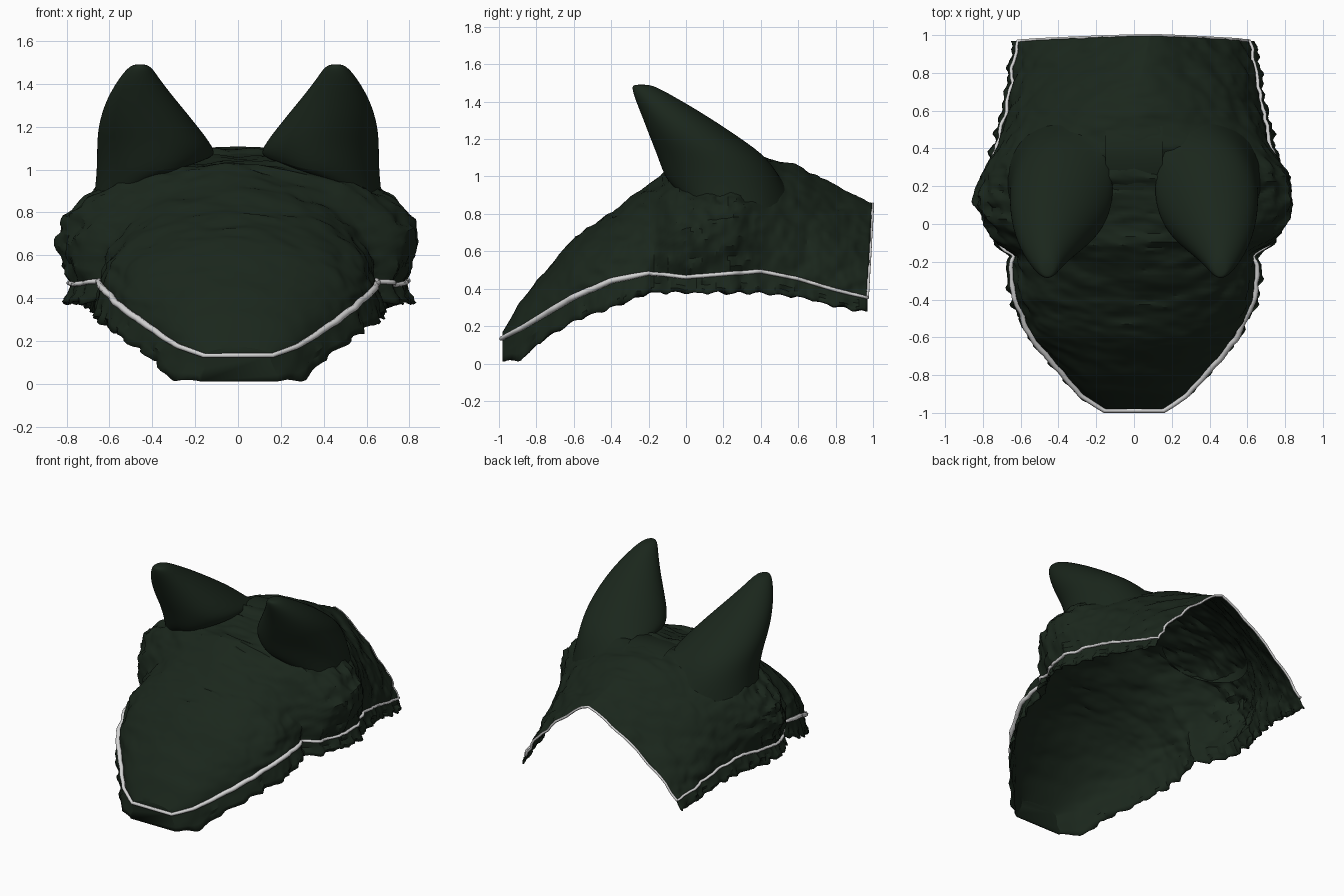
import bpy, bmesh, math
from mathutils import Vector, noise

cube = bpy.data.objects.get("Cube")
if cube:
    bpy.data.objects.remove(cube, do_unlink=True)


def material(name, r, g, b):
    m = bpy.data.materials.new(name)
    m.use_nodes = True
    m.diffuse_color = (r, g, b, 1)
    m.node_tree.nodes["Principled BSDF"].inputs["Base Color"].default_value = (r, g, b, 1)
    return m


GREEN = material("dark green cloth", 0.0105, 0.0195, 0.0115)
WHITE = material("white trim", 0.65, 0.65, 0.65)


def track(*pairs):
    """Piecewise linear profile along y."""
    def value(y):
        for (a, u), (b, v) in zip(pairs, pairs[1:]):
            if y <= b:
                return u + (v - u) * max(0, (y - a) / (b - a))
        return pairs[-1][1]
    return value


# Profiles from front to back
half_width = track((-.98, .15), (-.9, .27), (-.8, .36), (-.6, .53), (-.4, .62), (-.2, .64),
                   (-.16, .64), (-.1, .71), (.1, .78), (.25, .77), (.4, .71), (.6, .67), (.97, .61))
crown = track((-.98, .17), (-.9, .31), (-.8, .44), (-.6, .67), (-.4, .81), (-.2, .96),
              (-.1, 1.02), (.1, 1.06), (.4, 1.1), (.6, 1.05), (.8, .94), (.97, .86))
trim_height = track((-.98, .13), (-.85, .2), (-.6, .35), (-.4, .44), (-.2, .48), (0, .46),
                    (.4, .49), (.6, .45), (.8, .39), (.97, .35))
hem_height = track((-.98, 0), (-.9, .01), (-.85, .04), (-.8, .1), (-.6, .22), (-.4, .29), (-.2, .37),
                   (.4, .37), (.6, .35), (.8, .3), (.97, .27))
fullness = track((-.98, 2), (-.4, 1.95), (-.2, 1.8), (0, 2.6), (.3, 2.5), (.6, 1.7), (.97, 1.2))
bulge = track((-.2, 0), (-.05, .1), (.15, .13), (.3, .08), (.5, .02), (.97, 0))
pleats = track((-.98, .004), (-.6, .016), (-.2, .018), (-.1, .034), (.25, .034), (.45, .018), (.97, .018))
cord_size = track((-.98, 1), (-.7, 1.4), (-.3, 1.3), (-.18, .9), (.4, .9), (.9, .8), (.97, .7))

STATIONS, ARC, HEM = 130, 90, 4


def arc_point(y, t):
    """Point on the cloth: t runs from one trim line over the crown to the other."""
    w, base, top, e = half_width(y), trim_height(y), crown(y), 2 / fullness(y)
    c, h = math.cos(t), max(0, math.sin(t)) ** e
    x = math.copysign(abs(c) ** e, c) * w * (1 + bulge(y) * math.sin(math.pi * h))
    z = base + (top - base) * h
    p = Vector((x, y, z))
    fold = noise.noise(Vector((x * 3, y * 11 + z * 4, z * 14 - y * 3)))
    fold += 0.5 * noise.noise(Vector((x * 9 + z * 6, y * 28 + z * 9, z * 25 - y * 8)))
    groove = 0.012 * (1 - h) * math.exp(-((y + .17) / .02) ** 2)
    out = Vector((x, 0, z - base + .05)).normalized()
    p += out * (fold * pleats(y) - groove)
    p.y += 0.03 * h * max(0, y)
    p.x += 0.22 * h * max(0, y - .6)
    return p


def cloth_height(x, y):
    """Height of the cloth over a point of the plan."""
    n, base = fullness(y), trim_height(y)
    u = min(1, abs(x) / half_width(y))
    return base + (crown(y) - base) * (1 - u ** n) ** (1 / n)


def hem_point(y, side, f):
    """Ruffle hanging below the trim, flaring out a little."""
    p = arc_point(y, 0 if side > 0 else math.pi)
    wave = noise.noise(Vector((side * 5, y * 22, f * 3)))
    scallop = 0.015 * abs(math.sin(y * 28))
    p.x += side * f * (0.035 + 0.035 * wave)
    p.z += f * (hem_height(y) + scallop - trim_height(y))
    return p


def section(y):
    left = [hem_point(y, 1, 1 - i / HEM) for i in range(HEM)]
    over = [arc_point(y, math.pi * i / ARC) for i in range(ARC + 1)]
    right = [hem_point(y, -1, (i + 1) / HEM) for i in range(HEM)]
    return left + over + right


def finish(name, bm, mat, angle):
    bmesh.ops.recalc_face_normals(bm, faces=bm.faces)
    mesh = bpy.data.meshes.new(name)
    bm.to_mesh(mesh)
    bm.free()
    mesh.materials.append(mat)
    ob = bpy.data.objects.new(name, mesh)
    bpy.context.collection.objects.link(ob)
    bpy.ops.object.select_all(action="DESELECT")
    ob.select_set(True)
    bpy.context.view_layer.objects.active = ob
    bpy.ops.object.shade_smooth_by_angle(angle=math.radians(angle))
    return ob


def loft(bm, rings, closed):
    rows = [[bm.verts.new(p) for p in ring] for ring in rings]
    for a, b in zip(rows, rows[1:]):
        n = len(a)
        for i in range(n if closed else n - 1):
            j = (i + 1) % n
            bm.faces.new((a[i], a[j], b[j], b[i]))
    return rows


# Cloth hood with its ruffled hem and closed front tip
ys = [-.98 + 1.95 * i / STATIONS for i in range(STATIONS + 1)]
bm = bmesh.new()
rows = loft(bm, [section(y) for y in ys], False)
bm.faces.new(rows[0])
hood = finish("hood", bm, GREEN, 30)
solid = hood.modifiers.new("thickness", "SOLIDIFY")
solid.thickness = 0.01


# Trim cord: along both sides, across the front tip and over the rear edge
def cord_side(side):
    points = []
    for y in ys:
        outward = Vector((side * .01, -.008 if y < -.5 else 0, .003))
        points.append(arc_point(y, 0 if side > 0 else math.pi) + outward)
    return points


rear = [arc_point(ys[-1], math.pi * i / 40) - Vector((0, 0, .006)) for i in range(1, 40)]
path = cord_side(1) + rear + cord_side(-1)[::-1]
curve = bpy.data.curves.new("trim_cord", "CURVE")
curve.dimensions = "3D"
curve.bevel_depth = 0.012
curve.bevel_resolution = 1
spline = curve.splines.new("POLY")
spline.points.add(len(path) - 1)
for point, p in zip(spline.points, path):
    point.co = (*p, 1)
    point.radius = cord_size(p.y)
spline.use_cyclic_u = True
curve.materials.append(WHITE)
bpy.context.collection.objects.link(bpy.data.objects.new("trim_cord", curve))

# Ears: height, inner x, outer x, front y, back y of each ring
EAR = [(.82, .13, .68, -.06, .54), (.98, .11, .66, -.11, .51), (1.1, .11, .66, -.15, .44),
       (1.2, .185, .655, -.19, .3), (1.32, .285, .62, -.235, .12), (1.42, .365, .56, -.275, -.05),
       (1.475, .4, .515, -.29, -.15), (1.492, .43, .485, -.28, -.2)]


def ear_ring(side, z, inner, outer, front, back):
    """One ring of an ear, never dipping far below the cloth."""
    ring = []
    for i in range(28):
        a = math.tau * i / 28
        x = (inner + outer) / 2 + (outer - inner) / 2 * math.cos(a)
        y = (front + back) / 2 + (back - front) / 2 * math.sin(a)
        ring.append(Vector((side * x, y, max(z, cloth_height(x, y) - .006 + (z - .9) * .03))))
    return ring


for side, name in ((1, "left_ear"), (-1, "right_ear")):
    bm = bmesh.new()
    rows = loft(bm, [ear_ring(side, *r) for r in EAR], True)
    bm.faces.new(rows[-1])
    ear = finish(name, bm, GREEN, 60)
    sub = ear.modifiers.new("smooth", "SUBSURF")
    sub.levels = sub.render_levels = 2

# Smooth poll patch between the ears, its ends sinking into the cloth
bm = bmesh.new()
loft(bm, [[Vector((x, y, crown(y) - .008 + .022 * math.sin(math.pi * (y - .18) / .34) - .25 * x * x))
           for x in (-.15, -.08, 0, .08, .15)]
          for y in (.18, .22, .28, .35, .42, .48, .52)], False)
finish("poll_patch", bm, GREEN, 40)
